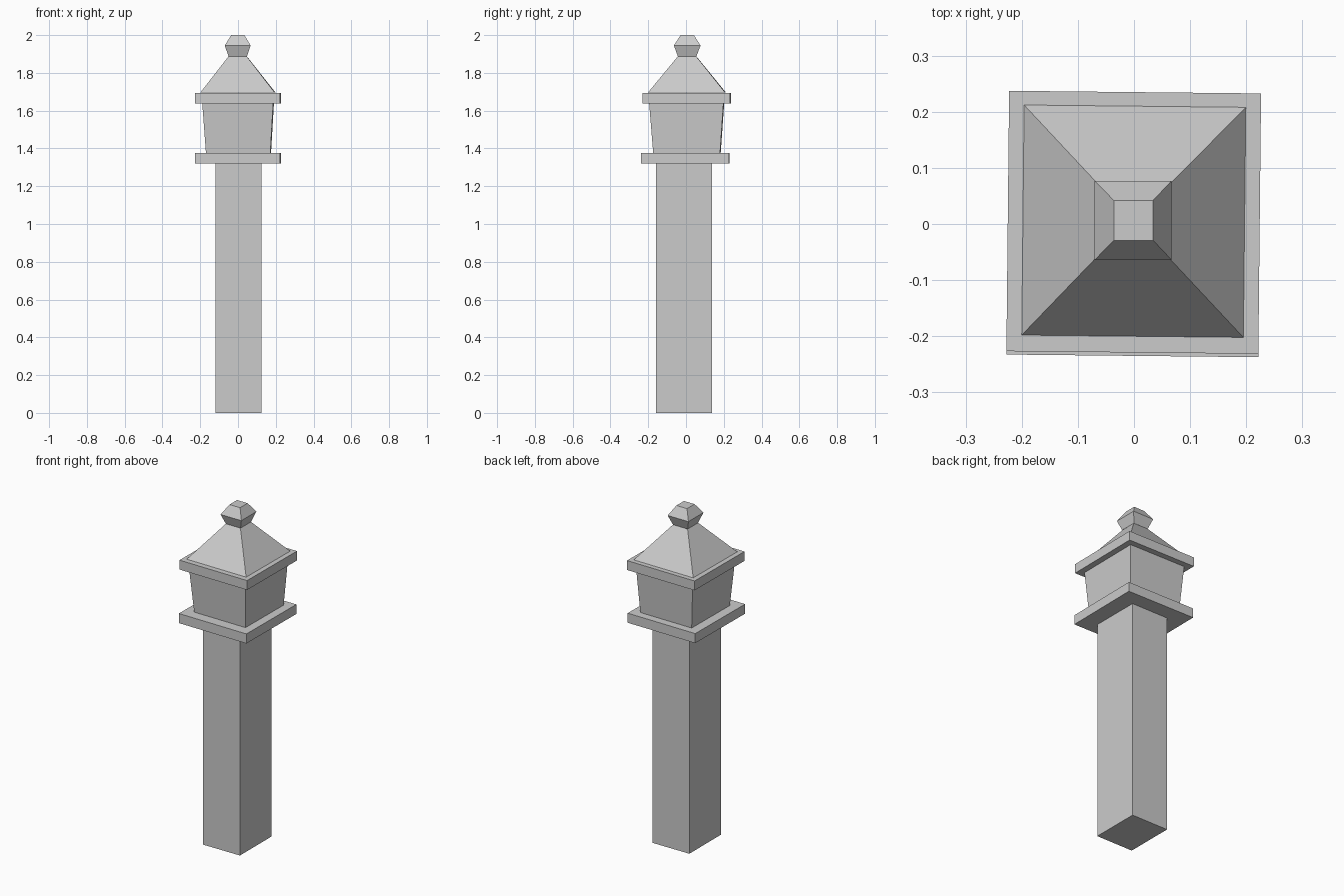
import bpy, bmesh, math

if "Cube" in bpy.data.objects:
    bpy.data.objects.remove(bpy.data.objects["Cube"])


def loft(name, rings, cap_bottom=True, cap_top=True, turn=0.0):
    """Stack rectangular rings (z, x0, x1, y0, y1) into a four-sided solid."""
    bm = bmesh.new()
    c, s = math.cos(math.radians(turn)), math.sin(math.radians(turn))
    loops = []
    for z, x0, x1, y0, y1 in rings:
        corners = ((x0, y0), (x1, y0), (x1, y1), (x0, y1))
        loops.append([bm.verts.new((x * c - y * s, x * s + y * c, z)) for x, y in corners])
    for a, b in zip(loops, loops[1:]):
        for i in range(4):
            j = (i + 1) % 4
            bm.faces.new((a[i], a[j], b[j], b[i]))
    if cap_bottom:
        bm.faces.new(loops[0][::-1])
    if cap_top:
        bm.faces.new(loops[-1])
    mesh = bpy.data.meshes.new(name)
    bm.to_mesh(mesh)
    bm.free()
    obj = bpy.data.objects.new(name, mesh)
    bpy.context.collection.objects.link(obj)
    return obj


TURN = -0.6  # the head sits very slightly twisted on the post

# Plain square post
post = (-0.118, 0.125, -0.16, 0.137)
loft("post", [(0, *post), (1.32, *post)], cap_top=False)

# Two flat ledges, below and above the lantern
for name, z0, z1, y0, y1 in (("lower_ledge", 1.32, 1.377, -0.235, 0.229),
                             ("upper_ledge", 1.637, 1.693, -0.229, 0.235)):
    ledge = (-0.225, 0.224, y0, y1)
    loft(name, [(z0, *ledge), (z1, *ledge)], turn=TURN)

# Lantern body flaring upwards to the eaves
eaves = (1.695, -0.198, 0.197, -0.2, 0.21)
loft("lantern_body", [(1.377, -0.168, 0.173, -0.172, 0.182),
                      (1.637, -0.187, 0.188, -0.193, 0.2)],
     cap_top=False, turn=TURN)

# Pyramid roof rising to a narrow neck
neck = (1.887, -0.05, 0.047, -0.043, 0.055)
loft("roof", [eaves, neck], cap_top=False, turn=TURN)

# Faceted finial
loft("finial", [neck, (1.945, -0.07, 0.067, -0.064, 0.077),
                (2.0, -0.036, 0.034, -0.029, 0.042)], cap_bottom=False)
